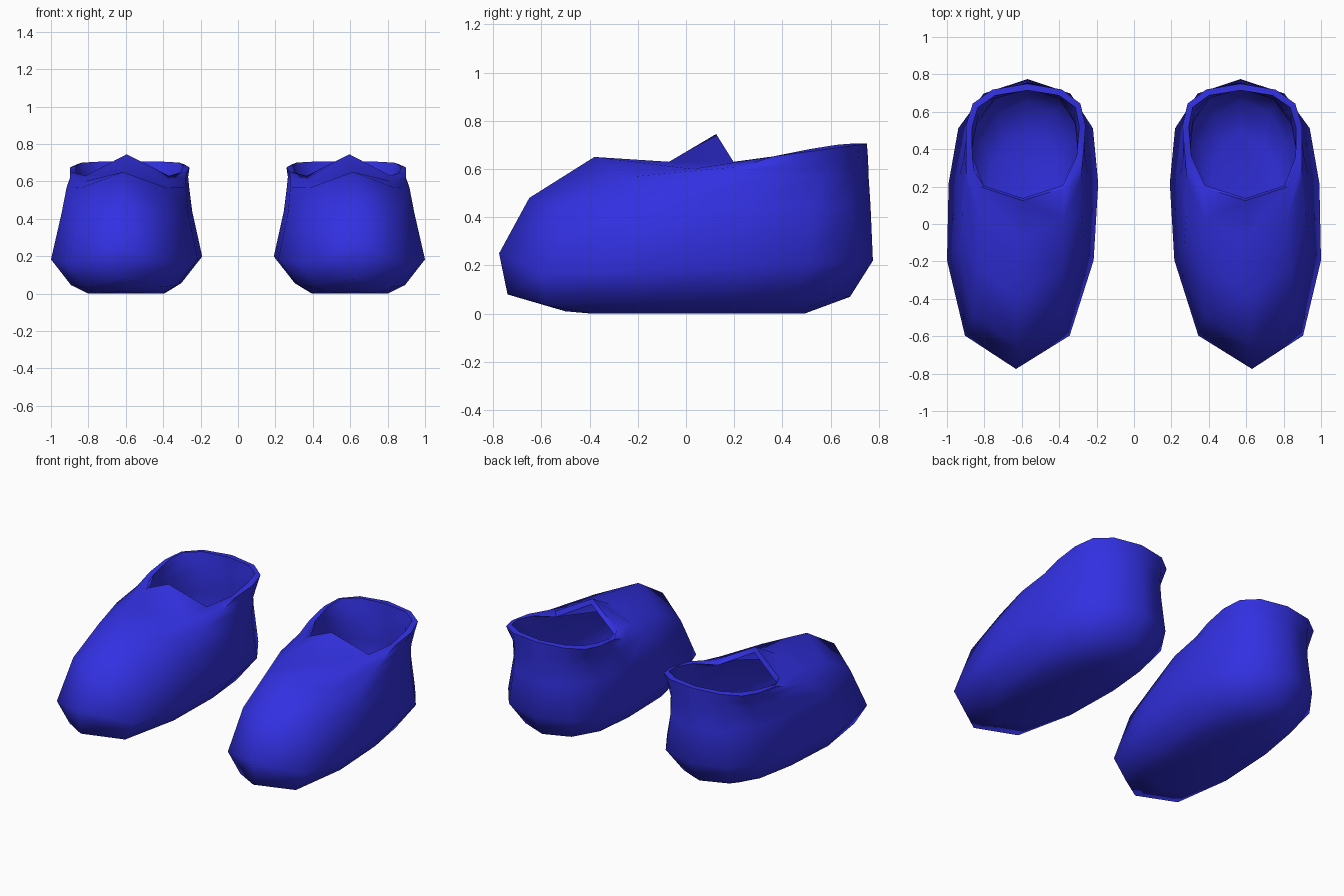
import bpy
import bmesh

cube = bpy.data.objects.get("Cube")
if cube:
    bpy.data.objects.remove(cube, do_unlink=True)

# Single blue material
blue = bpy.data.materials.new("slipper blue")
blue.use_nodes = True
color = (0.032, 0.03, 0.76, 1)
blue.diffuse_color = color
blue.node_tree.nodes["Principled BSDF"].inputs["Base Color"].default_value = color

# Plan outline: position along the length, and share of the half width
HALF = [(-1, 0), (-.77, .7), (-.25, .98), (.28, 1), (.66, .9), (.9, .58), (1, 0)]
OUTLINE = HALF + [(t, -w) for t, w in HALF[-2:0:-1]]

# Rings from sole to collar: toe y, heel y, half width, toe z, front z, heel z
RINGS = [
    (-.50, .49, .20, .01, 0, 0),
    (-.74, .68, .29, .08, .03, .07),
    (-.775, .775, .40, .25, .16, .22),
    (-.65, .765, .345, .48, .42, .45),
    (-.38, .757, .325, .65, .565, .57),
    (-.07, .755, .315, .63, .595, .64),
    (.125, .75, .32, .745, .62, .705),
]


def ring_points(ring, side):
    toe_y, heel_y, width, toe_z, front_z, heel_z = ring
    for t, w in OUTLINE:
        k = (t + 1) / 2
        y = toe_y + (heel_y - toe_y) * k
        z = toe_z if t == -1 else front_z + (heel_z - front_z) * k
        # The centre line leans outward towards the toe
        yield side * (.6 - .04 * y + w * width), y, z


def build_slipper(name, side):
    bm = bmesh.new()
    rings = [[bm.verts.new(p) for p in ring_points(r, side)] for r in RINGS]
    count = len(OUTLINE)
    bm.faces.new(rings[0][::-1])
    for low, high in zip(rings, rings[1:]):
        for j in range(count):
            n = (j + 1) % count
            bm.faces.new((low[j], low[n], high[n], high[j]))
    if side < 0:
        bmesh.ops.reverse_faces(bm, faces=bm.faces[:])
    mesh = bpy.data.meshes.new(name)
    bm.to_mesh(mesh)
    bm.free()
    mesh.materials.append(blue)
    slipper = bpy.data.objects.new(name, mesh)
    bpy.context.collection.objects.link(slipper)

    # Hollow wall with a thin collar rim
    wall = slipper.modifiers.new("wall", 'SOLIDIFY')
    wall.thickness = .035
    wall.offset = -1

    bpy.ops.object.select_all(action='DESELECT')
    slipper.select_set(True)
    bpy.context.view_layer.objects.active = slipper
    bpy.ops.object.modifier_apply(modifier=wall.name)
    bpy.ops.object.shade_smooth_by_angle(angle=1.1)


build_slipper("left_slipper", 1)
build_slipper("right_slipper", -1)
